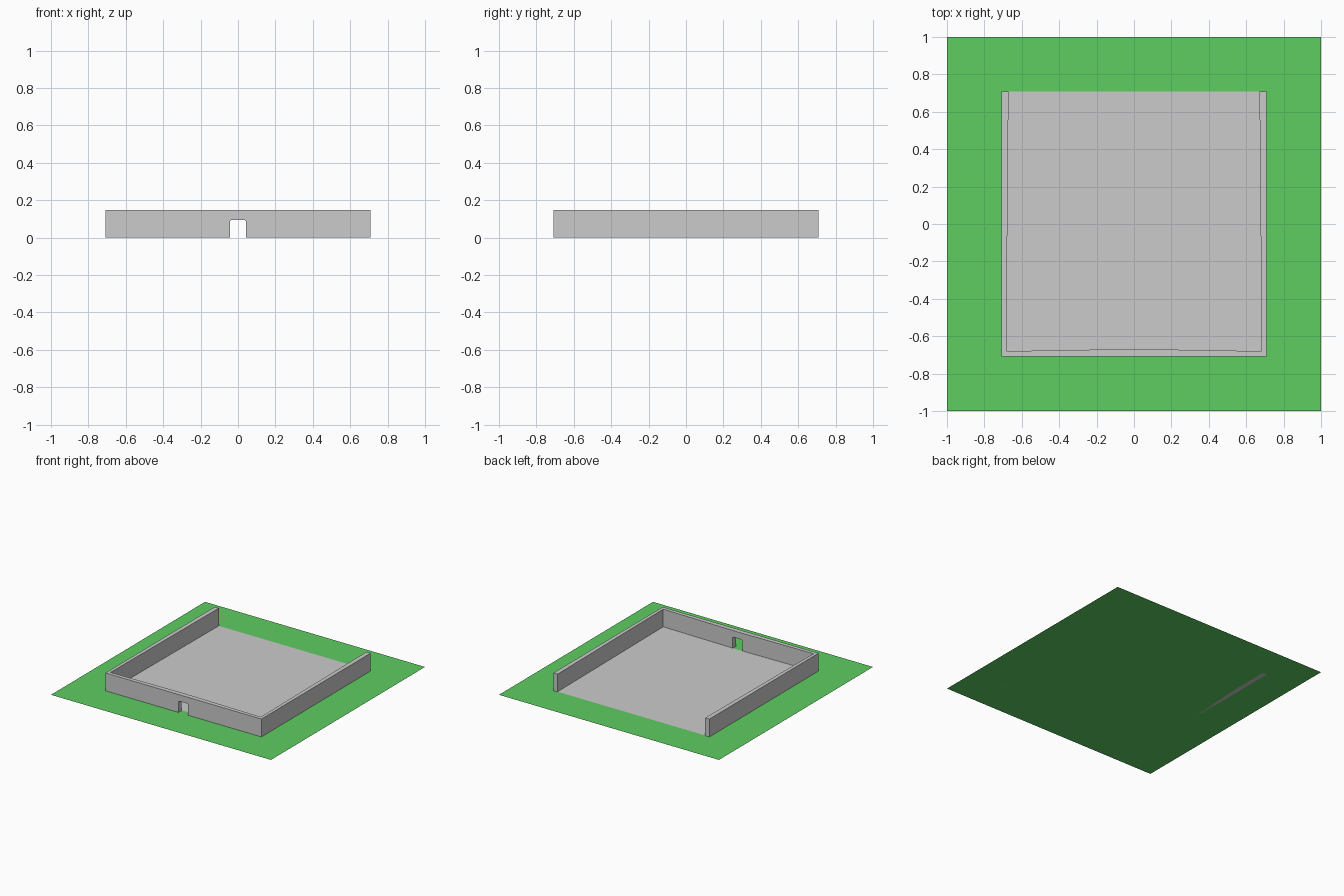
import bpy, bmesh

if "Cube" in bpy.data.objects:
    bpy.data.objects.remove(bpy.data.objects["Cube"])

OUT = 0.709      # outer half width
HEIGHT = 0.147   # wall height
FLOOR_Z = 0.002


def prism(name, points, to_world, vec=None):
    """Make a polygon and, if vec is given, extrude it into a solid."""
    bm = bmesh.new()
    face = bm.faces.new([bm.verts.new(to_world(*p)) for p in points])
    if vec:
        ext = bmesh.ops.extrude_face_region(bm, geom=[face], use_keep_orig=True)
        verts = [v for v in ext["geom"] if isinstance(v, bmesh.types.BMVert)]
        bmesh.ops.translate(bm, verts=verts, vec=vec)
        bmesh.ops.recalc_face_normals(bm, faces=bm.faces)
    mesh = bpy.data.meshes.new(name)
    bm.to_mesh(mesh)
    bm.free()
    obj = bpy.data.objects.new(name, mesh)
    bpy.context.collection.objects.link(obj)
    return obj


# Green lawn
bpy.ops.mesh.primitive_plane_add(size=2)
lawn = bpy.context.object
lawn.name = "lawn"
green = bpy.data.materials.new("green")
green.diffuse_color = (0.11, 0.61, 0.12, 1)
green.use_nodes = True
green.node_tree.nodes["Principled BSDF"].inputs["Base Color"].default_value = green.diffuse_color
lawn.data.materials.append(green)

# Inner wall line: slightly tapering sides, front thickest at the doorway
right = [(0.671, OUT), (0.683, -0.68), (0.045, -0.669)]
inner = right + [(-x, y) for x, y in reversed(right)]

# Floor between the walls
prism("floor", inner[::-1], lambda x, y: (x, y, FLOOR_Z))

# U-shaped wall, open at the back
outer = [(-OUT, OUT), (-OUT, -OUT), (OUT, -OUT), (OUT, OUT)]
wall = prism("wall", inner + outer, lambda x, y: (x, y, 0), (0, 0, HEIGHT))

# Doorway with clipped top corners, cut through the front wall
door_half = [(0.044, -0.05), (0.044, 0.087), (0.037, 0.094)]
door = door_half + [(-x, z) for x, z in reversed(door_half)]
cutter = prism("doorway_cutter", door, lambda x, z: (x, -0.8, z), (0, 0.2, 0))
cutter.hide_render = True
cutter.hide_viewport = True
cut = wall.modifiers.new("doorway", "BOOLEAN")
cut.operation = "DIFFERENCE"
cut.solver = "EXACT"
cut.object = cutter
